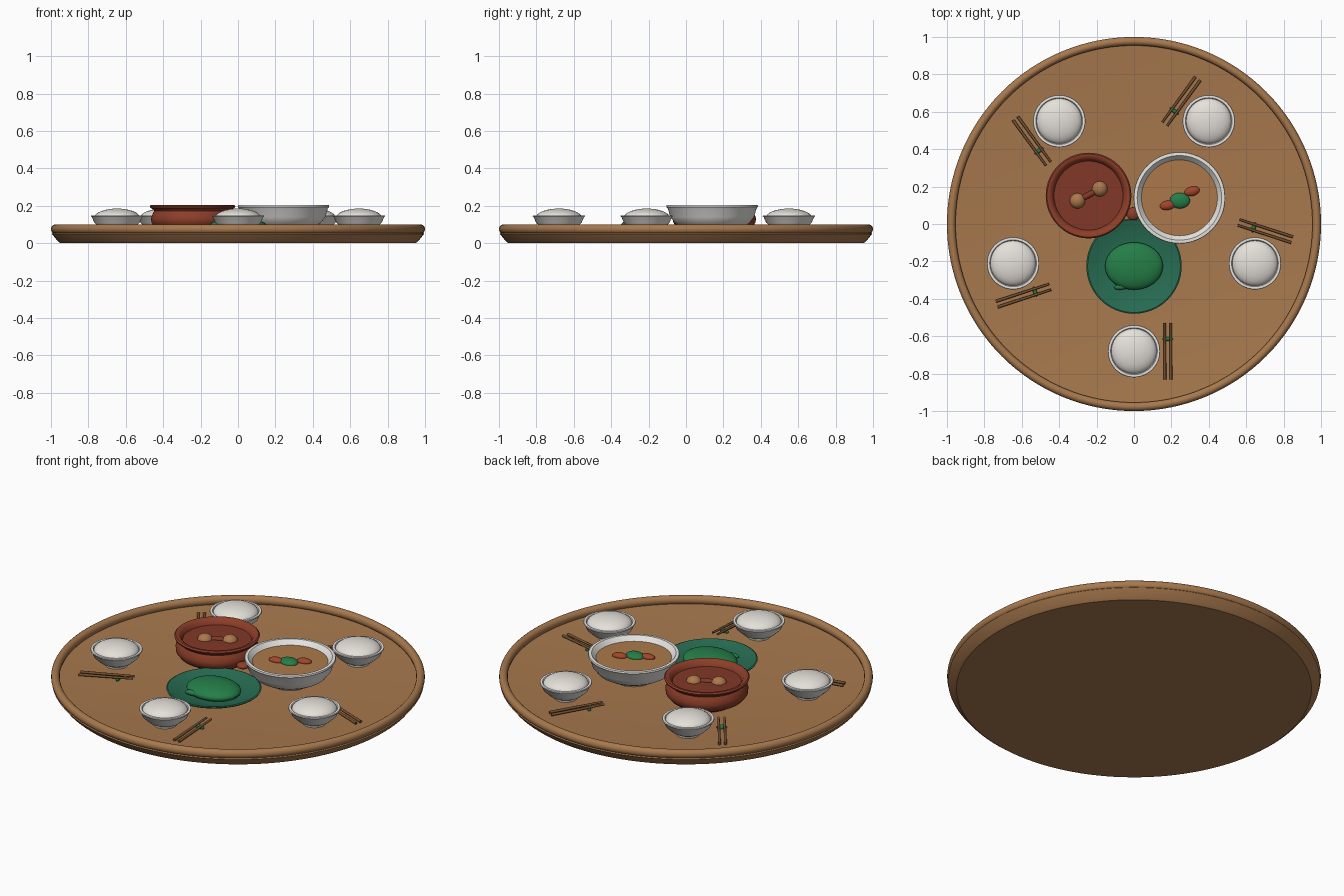
import bpy
import bmesh
import math
from mathutils import Matrix, Vector

default_cube = bpy.data.objects.get("Cube")
if default_cube:
    bpy.data.objects.remove(default_cube, do_unlink=True)


def material(name, red, green, blue):
    mat = bpy.data.materials.new(name)
    mat.use_nodes = True
    color = (red, green, blue, 1)
    mat.diffuse_color = color
    mat.node_tree.nodes["Principled BSDF"].inputs["Base Color"].default_value = color
    return mat


wood = material("warm wood", .39, .19, .075)
dark_wood = material("dark wood", .17, .08, .03)
porcelain = material("white porcelain", .8, .79, .76)
rice_white = material("rice white", .78, .75, .70)
clay = material("red clay", .27, .048, .022)
stew_red = material("dark red stew", .22, .04, .02)
jade = material("jade glaze", .02, .15, .085)
leaf_green = material("leaf green", .018, .21, .065)
broth_brown = material("golden broth", .41, .19, .07)
pepper_red = material("pepper red", .36, .06, .022)

FLOOR = .055


def finish(name, bm, mat, matrix=None):
    """Turn a bmesh into a smooth shaded object."""
    bmesh.ops.recalc_face_normals(bm, faces=bm.faces)
    mesh = bpy.data.meshes.new(name)
    bm.to_mesh(mesh)
    bm.free()
    mesh.materials.append(mat)
    obj = bpy.data.objects.new(name, mesh)
    bpy.context.collection.objects.link(obj)
    if matrix is not None:
        obj.matrix_world = matrix
    bpy.ops.object.select_all(action="DESELECT")
    obj.select_set(True)
    bpy.context.view_layer.objects.active = obj
    bpy.ops.object.shade_smooth_by_angle(angle=math.radians(35))
    return obj


def lathe(name, profile, mat, x=0, y=0, steps=64):
    """Revolve a (radius, height) profile about a vertical axis."""
    bm = bmesh.new()
    verts = [bm.verts.new((r, 0, z)) for r, z in profile]
    edges = [bm.edges.new(pair) for pair in zip(verts, verts[1:])]
    bmesh.ops.spin(bm, geom=verts + edges, cent=(0, 0, 0), axis=(0, 0, 1),
                   angle=math.tau, steps=steps)
    bmesh.ops.remove_doubles(bm, verts=bm.verts, dist=.0002)
    return finish(name, bm, mat, Matrix.Translation((x, y, 0)))


def blob(name, center, radii, mat, turn=0):
    """Ellipsoid, turned about z."""
    bm = bmesh.new()
    bmesh.ops.create_uvsphere(bm, u_segments=32, v_segments=16, radius=1)
    bmesh.ops.scale(bm, vec=radii, verts=bm.verts)
    place = Matrix.Translation(center) @ Matrix.Rotation(math.radians(turn), 4, "Z")
    return finish(name, bm, mat, place)


def dome(radius, base, height, count=8):
    """Profile of a rounded heap, from edge to top."""
    angles = [math.pi / 2 * i / count for i in range(count + 1)]
    return [(radius * math.cos(a), base + height * math.sin(a)) for a in angles]


def stick(name, start, end, thin, thick, mat, turn):
    """Tapered round rod between two points."""
    start, end = Vector(start), Vector(end)
    axis = end - start
    bm = bmesh.new()
    bmesh.ops.create_cone(bm, cap_ends=True, segments=12, radius1=thin,
                          radius2=thick, depth=axis.length)
    place = Matrix.Translation((start + end) / 2) @ axis.to_track_quat("Z", "Y").to_matrix().to_4x4()
    return finish(name, bm, mat, turn @ place)


# Round tray with a bevelled underside and a raised rolled rim
lathe("tray_base", [(0, 0), (.95, 0), (.965, .012), (.995, .05), (.985, .06),
                    (.95, FLOOR), (0, FLOOR)], wood, steps=128)
rim = [(.977 + .023 * math.cos(a), .075 + .025 * math.sin(a))
       for a in [math.tau * i / 16 for i in range(17)]]
lathe("tray_rim", rim, wood, steps=128)

# Five place settings
for i in range(5):
    turn = Matrix.Rotation(math.tau * i / 5, 4, "Z")
    spot = turn @ Vector((0, -.68, 0))
    lathe(f"rice_bowl_{i}", [(0, FLOOR), (.062, FLOOR), (.064, .066), (.09, .08),
                             (.122, .11), (.135, .14), (.14, .144), (.138, .149),
                             (.125, .149), (.12, .14), (.07, .09), (0, .085)],
          porcelain, spot.x, spot.y, 48)
    lathe(f"rice_{i}", [(0, .13)] + dome(.122, .137, .048), rice_white,
          spot.x, spot.y, 48)
    for side, x in (("left", .197), ("right", .165)):
        stick(f"chopstick_{side}_{i}", (x, -.53, .079), (x, -.83, .063),
              .006, .008, dark_wood, turn)
    rest = blob(f"chopstick_rest_{i}", (0, 0, 0), (.028, .011, .014), leaf_green)
    rest.matrix_world = turn @ Matrix.Translation((.181, -.615, .062))

# Large soup bowl
SX, SY = .243, .14
lathe("soup_bowl", [(0, FLOOR), (.11, FLOOR), (.115, .07), (.155, .08), (.195, .103),
                    (.224, .14), (.237, .185), (.245, .194), (.243, .203), (.226, .204),
                    (.215, .192), (.195, .165), (.13, .1), (0, .09)], porcelain, SX, SY)
lathe("soup", [(0, .17), (.2, .17), (.203, .178), (0, .179)], broth_brown, SX, SY)
blob("soup_greens", (.245, .125, .18), (.054, .042, .022), leaf_green)
for name, x, y, turn in (("left", .31, .175, 15), ("right", .18, .1, 10)):
    blob(f"soup_pepper_{name}", (x, y, .182), (.042, .025, .018), pepper_red, turn)

# Clay pot of stew
PX, PY = -.243, .152
lathe("clay_pot", [(0, FLOOR), (.15, FLOOR), (.165, .065), (.2, .085), (.22, .11),
                   (.222, .135), (.212, .16), (.205, .172), (.21, .18), (.225, .188),
                   (.229, .198), (.222, .205), (.21, .205), (.195, .195),
                   (.185, .175), (.17, .11), (0, .1)], clay, PX, PY)
lathe("stew", [(0, .16), (.187, .16), (.189, .172), (0, .173)], stew_red, PX, PY)
for name, x, y in (("left", -.183, .188), ("right", -.302, .124)):
    blob(f"stew_ball_{name}", (x, y, .165), (.042, .042, .036), broth_brown)
blob("stew_pepper", (PX, .155, .174), (.06, .016, .013), stew_red, 28)
blob("pot_handle", (-.005, .055, .12), (.035, .035, .018), clay, -22)

# Jade plate with a heap of greens
VY = -.225
lathe("jade_plate", [(0, FLOOR), (.14, FLOOR), (.15, .062), (.22, .078), (.252, .09),
                     (.255, .096), (.248, .099), (.21, .088), (.15, .073), (0, .07)],
      jade, 0, VY)
blob("greens_heap", (0, VY, .09), (.155, .127, .046), leaf_green)
blob("greens_leaf", (-.065, -.335, .09), (.042, .016, .015), leaf_green, 8)
